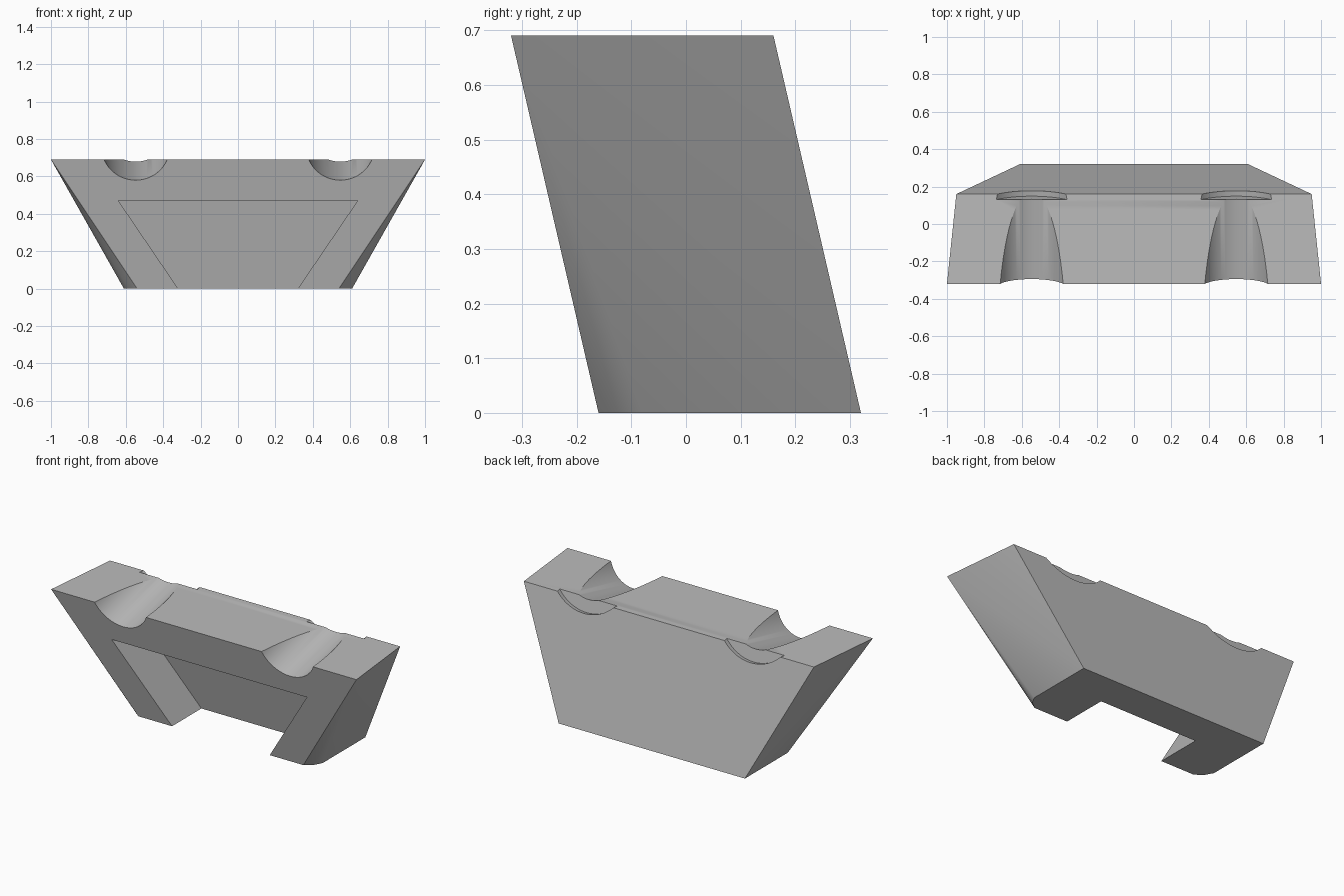
import bpy
import bmesh
import math
from mathutils import Matrix, Vector

cube = bpy.data.objects.get("Cube")
if cube:
    bpy.data.objects.remove(cube, do_unlink=True)

HEIGHT = 0.69
LEAN = 0.16 / HEIGHT          # forward lean of front and back faces
TILT = math.atan(LEAN)


def make_material(name, rgb):
    mat = bpy.data.materials.new(name)
    mat.use_nodes = True
    color = (*rgb, 1.0)
    mat.diffuse_color = color
    mat.node_tree.nodes["Principled BSDF"].inputs["Base Color"].default_value = color
    return mat


def make_object(name, bm):
    bmesh.ops.recalc_face_normals(bm, faces=bm.faces)
    mesh = bpy.data.meshes.new(name)
    bm.to_mesh(mesh)
    bm.free()
    obj = bpy.data.objects.new(name, mesh)
    bpy.context.collection.objects.link(obj)
    return obj


def hull(name, points):
    bm = bmesh.new()
    for p in points:
        bm.verts.new(p)
    bmesh.ops.convex_hull(bm, input=bm.verts)
    bmesh.ops.dissolve_limit(bm, angle_limit=0.005, verts=bm.verts, edges=bm.edges)
    return make_object(name, bm)


def bore(name, x, radius, start, length):
    """Cylinder square to the leaning front face, starting at distance start."""
    bm = bmesh.new()
    axis = Vector((0, math.cos(TILT), math.sin(TILT)))
    origin = Vector((x, -0.315, 0.762))
    center = origin + axis * (start + length / 2)
    place = Matrix.Translation(center) @ Matrix.Rotation(TILT - math.pi / 2, 4, "X")
    bmesh.ops.create_cone(bm, cap_ends=True, segments=96, radius1=radius,
                          radius2=radius, depth=length, matrix=place)
    return make_object(name, bm)


def cut(target, cutter):
    cutter.hide_render = True
    mod = target.modifiers.new("cut", "BOOLEAN")
    mod.operation = "DIFFERENCE"
    mod.solver = "EXACT"
    mod.object = cutter
    bpy.context.view_layer.objects.active = target
    bpy.ops.object.modifier_apply(modifier=mod.name)
    bpy.data.objects.remove(cutter, do_unlink=True)


# Flared, leaning body with rounded lower front corners
half = [(1.0, -0.32, HEIGHT), (0.95, 0.16, HEIGHT), (0.54, -0.16, 0),
        (0.585, -0.125, 0), (0.61, -0.08, 0), (0.61, 0.32, 0)]
body = hull("bracket_body", [(s * x, y, z) for x, y, z in half for s in (1, -1)])

# Trapezoid pocket open at the front and bottom
pocket = []
for z in (-0.1, 0.47):
    for back in (-0.2, 0.275):
        for side in (1, -1):
            pocket.append((side * (0.32 + 0.68 * z), -0.16 - LEAN * z + back, z))
cut(body, hull("pocket_cutter", pocket))

# Two tilted channels, each with a wider recess at the back
for side in (1, -1):
    cut(body, bore("channel_cutter", side * 0.547, 0.182, -0.3, 0.95))
    cut(body, bore("recess_cutter", side * 0.547, 0.255, 0.417, 0.4))

body.data.materials.clear()
body.data.materials.append(make_material("plain grey", (0.5, 0.5, 0.5)))
for poly in body.data.polygons:
    poly.material_index = 0

bpy.ops.object.select_all(action="DESELECT")
body.select_set(True)
bpy.context.view_layer.objects.active = body
bpy.ops.object.shade_smooth_by_angle(angle=math.radians(30))
